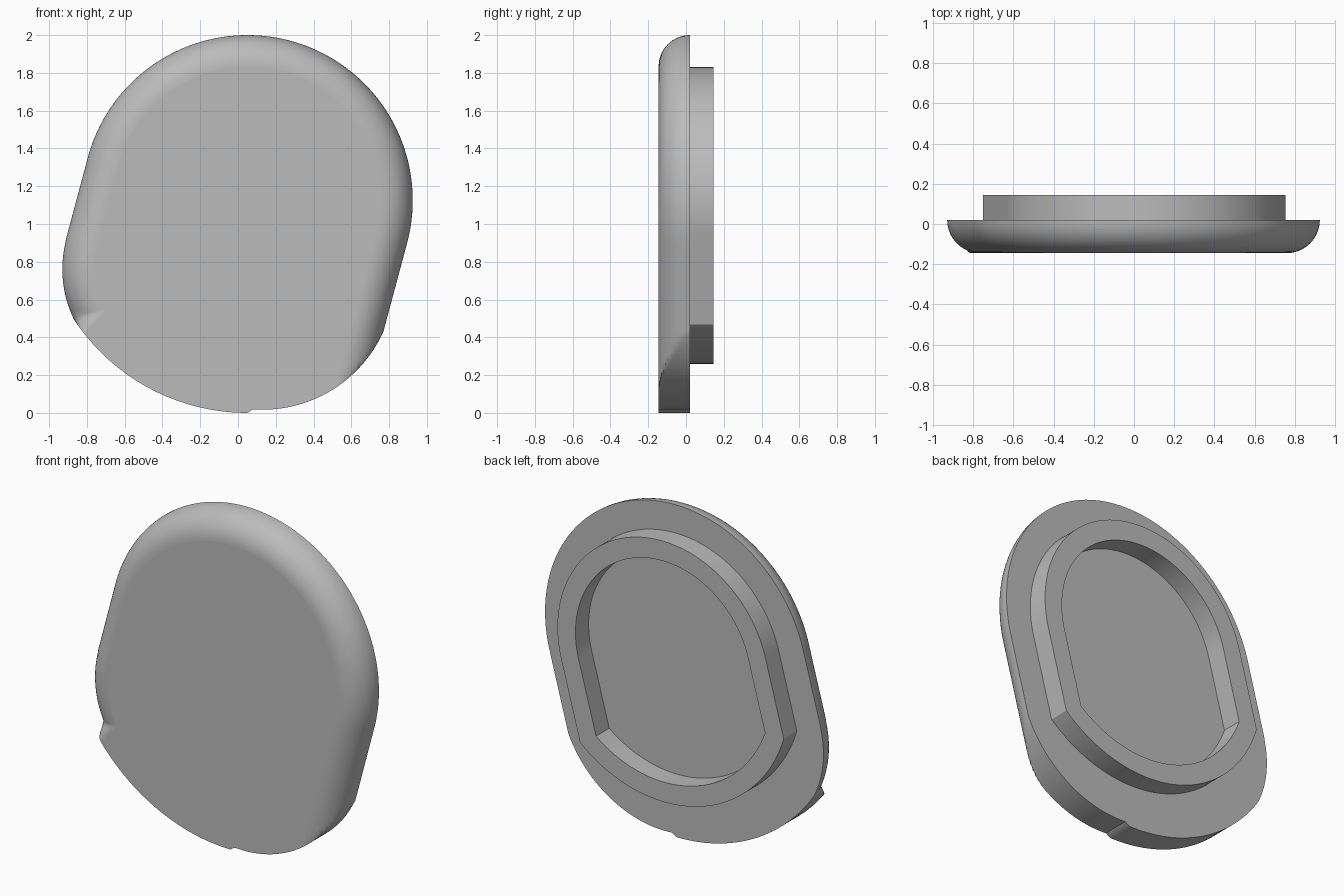
import bpy
import bmesh
from math import sin, cos, radians, degrees, sqrt, pi
from mathutils import Vector

if "Cube" in bpy.data.objects:
    bpy.data.objects.remove(bpy.data.objects["Cube"])

grey = bpy.data.materials.new("plain grey")
grey.use_nodes = True
TONE = (0.5, 0.5, 0.5, 1)
grey.diffuse_color = TONE
grey.node_tree.nodes["Principled BSDF"].inputs["Base Color"].default_value = TONE

# Shared layout in the x-z plane: a round top, two slanted sides, a round base
CENTRE = Vector((0.05, 1.125))
TILT = radians(15)
DOWN = Vector((-sin(TILT), -cos(TILT)))
BASE = Vector((0.05, 1.1))
LEFT = Vector((-0.33, 0.76))
RIGHT = Vector((0.131, 0.717))
ROUND = 0.165
BACK = 0.02


def direction(a):
    return Vector((cos(radians(a)), sin(radians(a))))


def disc(a, centre, radius):
    """Distance from CENTRE to a circle along angle a."""
    v = centre - CENTRE
    b = v.dot(direction(a))
    return b + sqrt(max(0, b * b - v.length_squared + radius * radius))


def side(a, offset):
    """Distance to the nearer slanted side."""
    c = abs(cos(radians(a) + TILT))
    return offset / max(c, 0.001)


def capsule(a, offset, base_radius):
    """Round top, slanted sides and base arc."""
    if a <= 165 or a >= 345:
        return offset
    return min(side(a, offset), disc(a, BASE, base_radius))


def plate(a, d):
    """Plate outline with its rounded rim inset by d; the base stays full."""
    r = capsule(a, 0.875 - d, 1.1)
    if 270 < a < 316:
        r = min(r, disc(a, RIGHT, 0.7))
    cut = 215.3 + 4 * d / ROUND
    if 165 < a < cut:
        near = disc(a, LEFT, 0.6 - d)
        if (CENTRE + direction(a) * near - LEFT).dot(DOWN) > -(0.0):
            fade = min(1, (cut - a) / 1.5)
            r = r + (min(r, near) - r) * fade
    return r


def crossing(lo, hi, f):
    """Angle at which f changes sign."""
    for _ in range(40):
        mid = (lo + hi) / 2
        if (f(lo) > 0) == (f(mid) > 0):
            lo = mid
        else:
            hi = mid
    return lo


def corners(offset, radius, centre=BASE):
    f = lambda a: side(a, offset) - disc(a, centre, radius)
    return [crossing(166, 250, f), crossing(285, 344, f)]


def add_loop(bm, angles, shape, y):
    verts = []
    for a in angles:
        p = CENTRE + direction(a) * shape(a)
        verts.append(bm.verts.new((p.x, y, p.y)))
    return verts


def bridge(bm, a, b):
    n = len(a)
    return [bm.faces.new((a[i], a[(i + 1) % n], b[(i + 1) % n], b[i])) for i in range(n)]


def finish(bm, name, flat, angle):
    bmesh.ops.recalc_face_normals(bm, faces=bm.faces)
    flat_ids = set()
    bm.faces.index_update()
    for f in flat:
        flat_ids.add(f.index)
    mesh = bpy.data.meshes.new(name)
    bm.to_mesh(mesh)
    bm.free()
    obj = bpy.data.objects.new(name, mesh)
    bpy.context.collection.objects.link(obj)
    mesh.materials.append(grey)
    bpy.ops.object.select_all(action='DESELECT')
    obj.select_set(True)
    bpy.context.view_layer.objects.active = obj
    bpy.ops.object.shade_smooth_by_angle(angle=radians(angle))
    for i in flat_ids:
        mesh.polygons[i].use_smooth = False


def spread(extra):
    """Even angles plus exact corner angles, without near duplicates."""
    even = [i * 1.5 for i in range(240)]
    even = [e for e in even if all(abs(e - x) > 0.3 for x in extra)]
    result = []
    for a in sorted(even + extra):
        if not result or a - result[-1] > 0.02:
            result.append(a)
    return result


# Front plate: stacked outlines form the quarter-round rim
STEPS = 14
layers = []
for k in range(STEPS + 1):
    t = k / STEPS * pi / 2
    layers.append((ROUND * (1 - cos(t)), BACK - ROUND * sin(t)))
exact = [215.3 + i * 0.4 for i in range(12)] + [316]
for d, y in layers:
    exact.append(corners(0.875 - d, 0.7, RIGHT)[1])
angles = spread(exact)
bm = bmesh.new()
loops = [add_loop(bm, angles, lambda a, d=d: plate(a, d), y) for d, y in layers]
for lower, upper in zip(loops, loops[1:]):
    bridge(bm, lower, upper)
caps = [bm.faces.new(loops[0]), bm.faces.new(loops[-1])]
finish(bm, "front_plate", caps, 35)

# Raised rim on the back, seated slightly into the plate
OUTER = (0.705, 0.84)
INNER = (0.585, 0.72)
angles = spread(corners(*OUTER) + corners(*INNER))
bm = bmesh.new()
rings = []
for size, y in ((OUTER, BACK - 0.01), (OUTER, 0.145), (INNER, 0.145), (INNER, BACK - 0.01)):
    rings.append(add_loop(bm, angles, lambda a, s=size: capsule(a, *s), y))
flat = []
for i in range(4):
    faces = bridge(bm, rings[i], rings[(i + 1) % 4])
    if i % 2:
        flat += faces
finish(bm, "back_rim", flat, 25)
